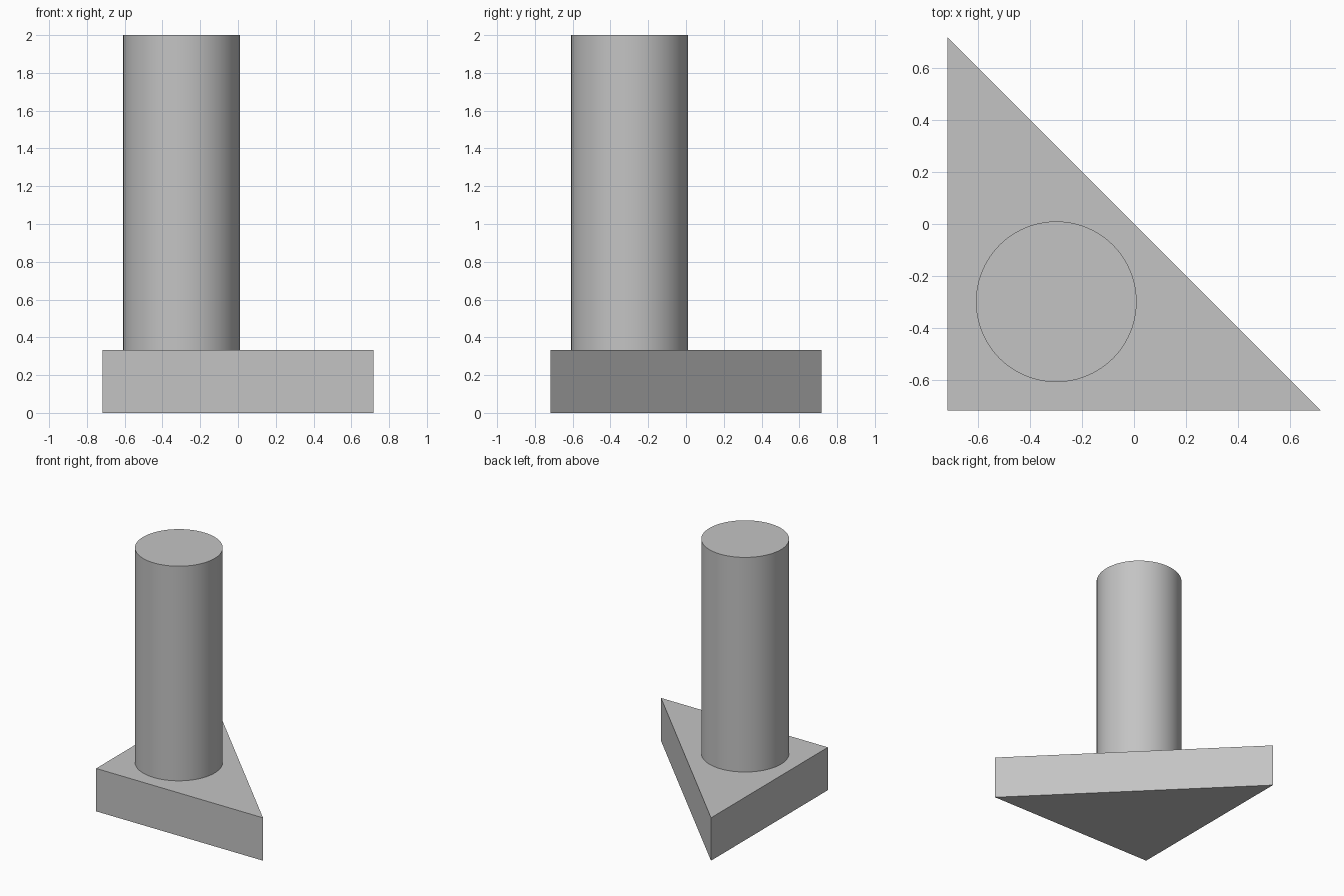
import bpy
import bmesh
from math import radians

cube = bpy.data.objects.get("Cube")
if cube:
    bpy.data.objects.remove(cube, do_unlink=True)

HALF = 0.717        # half the length of the base's short sides
BASE_TOP = 0.333
TOP = 2.0
RADIUS = 0.309
CENTRE = -0.299     # same in x and y

# Single plain grey
grey = bpy.data.materials.new("plain grey")
grey.use_nodes = True
colour = (0.55, 0.55, 0.55, 1)
grey.diffuse_color = colour
grey.node_tree.nodes["Principled BSDF"].inputs["Base Color"].default_value = colour

# Right-angled triangular base, extruded from its outline
bm = bmesh.new()
corners = [(-HALF, -HALF), (HALF, -HALF), (-HALF, HALF)]
outline = bm.faces.new([bm.verts.new((x, y, 0)) for x, y in corners])
solid = bmesh.ops.extrude_face_region(bm, geom=[outline], use_keep_orig=True)
raised = [v for v in solid["geom"] if isinstance(v, bmesh.types.BMVert)]
bmesh.ops.translate(bm, verts=raised, vec=(0, 0, BASE_TOP))
bmesh.ops.recalc_face_normals(bm, faces=bm.faces)
mesh = bpy.data.meshes.new("triangular_base")
bm.to_mesh(mesh)
bm.free()
base = bpy.data.objects.new("triangular_base", mesh)
bpy.context.collection.objects.link(base)
base.data.materials.append(grey)

# Round post standing on the base
bpy.ops.mesh.primitive_cylinder_add(
    vertices=96, radius=RADIUS, depth=TOP - BASE_TOP,
    location=(CENTRE, CENTRE, (TOP + BASE_TOP) / 2))
post = bpy.context.object
post.name = "round_post"
post.data.materials.append(grey)
bpy.ops.object.shade_smooth_by_angle(angle=radians(30))
